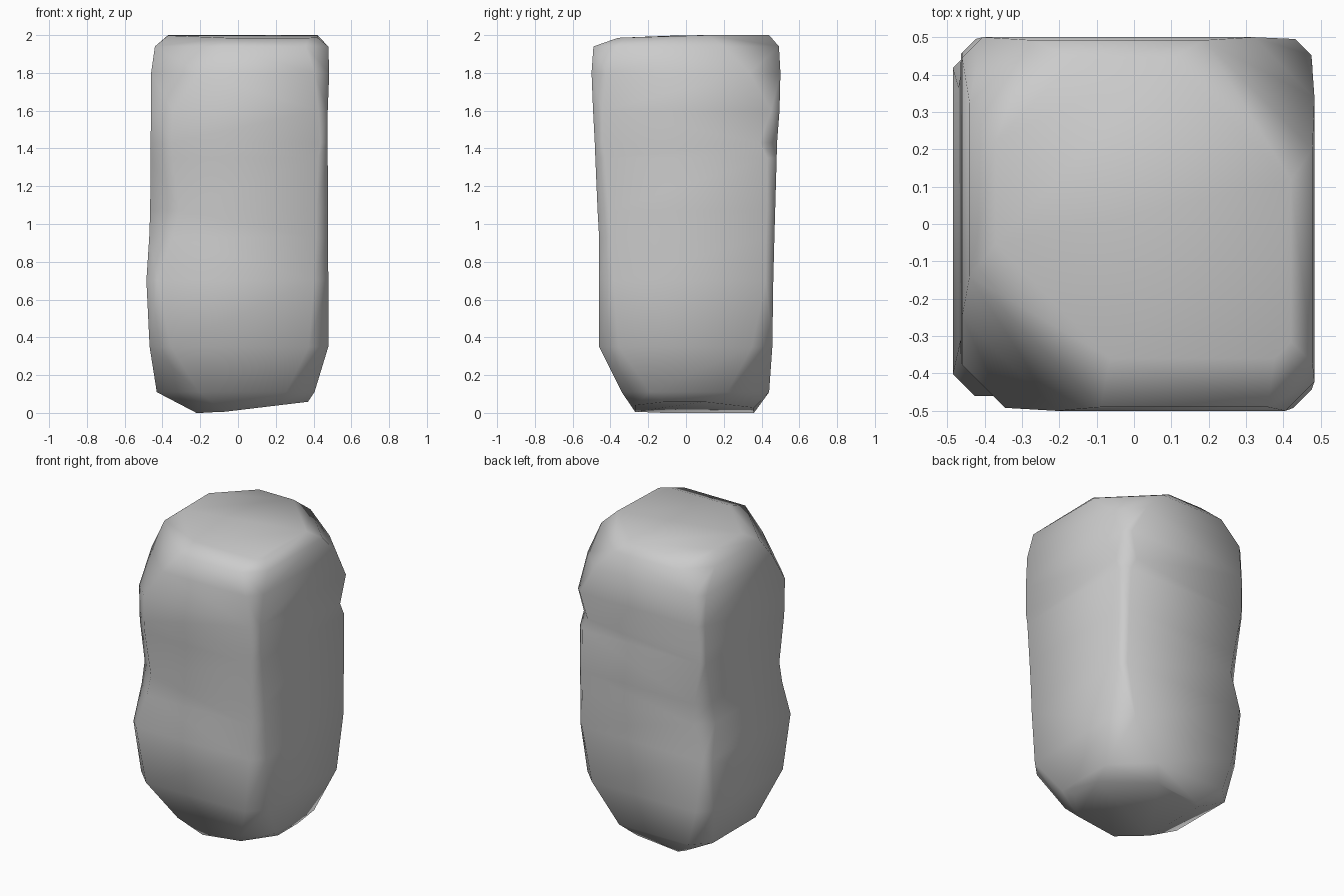
import bpy, bmesh
from math import sqrt

if "Cube" in bpy.data.objects:
    bpy.data.objects.remove(bpy.data.objects["Cube"])

# Rings of a weathered boulder: z, then extents left, right, front, back,
# then diagonal extents front-left, back-right, front-right, back-left
RINGS = [
    (0.00, .22, .37, .27, .36, .24, .33, .34, .39),
    (0.11, .43, .405, .34, .44, .385, .44, .42, .54),
    (0.35, .468, .478, .46, .457, .575, .585, .59, .60),
    (0.70, .485, .478, .46, .462, .627, .637, .61, .638),
    (0.93, .47, .477, .46, .468, .57, .638, .618, .59),
    (1.07, .465, .476, .468, .472, .55, .64, .625, .607),
    (1.35, .463, .475, .48, .48, .585, .64, .64, .648),
    (1.43, .463, .475, .483, .482, .59, .612, .65, .65),
    (1.60, .46, .475, .492, .495, .592, .655, .65, .65),
    (1.80, .46, .483, .50, .50, .50, .58, .64, .64),
    (1.94, .44, .478, .49, .492, .41, .48, .60, .54),
    (2.00, .37, .42, .36, .44, .30, .38, .52, .42),
]


def octagon(l, r, f, b, fl, br, fr, bl):
    """Box outline with its four corners cut diagonally, counter-clockwise."""
    fl, br, fr, bl = (d * sqrt(2) for d in (fl, br, fr, bl))
    # a cut never reaches past the box corner
    fl, br, fr, bl = min(fl, l + f), min(br, r + b), min(fr, r + f), min(bl, l + b)
    return [(-(fl - f), -f), (fr - f, -f), (r, -(fr - r)), (r, br - r),
            (br - b, b), (-(bl - b), b), (-l, bl - l), (-l, -(fl - l))]


bm = bmesh.new()
loops = []
for i, (z, *ext) in enumerate(RINGS):
    ring = []
    for x, y in octagon(*ext):
        # underside tilts up towards the right, top dips slightly to the front
        lift = 0
        if i == 0:
            lift = max(0, 0.12 * (x + 0.12))
        elif i == len(RINGS) - 1:
            lift = min(0, 0.04 * y)
        ring.append(bm.verts.new((x, y, z + lift)))
    loops.append(ring)

# Side skin
for a, b in zip(loops, loops[1:]):
    for k in range(8):
        n = (k + 1) % 8
        bm.faces.new((a[k], a[n], b[n], b[k]))
# Top and underside
bm.faces.new(loops[-1])
bm.faces.new(loops[0][::-1])
bmesh.ops.triangulate(bm, faces=bm.faces[:])
bmesh.ops.recalc_face_normals(bm, faces=bm.faces[:])
for face in bm.faces:
    face.smooth = True

mesh = bpy.data.meshes.new("boulder")
bm.to_mesh(mesh)
bm.free()
rock = bpy.data.objects.new("boulder", mesh)
bpy.context.collection.objects.link(rock)
